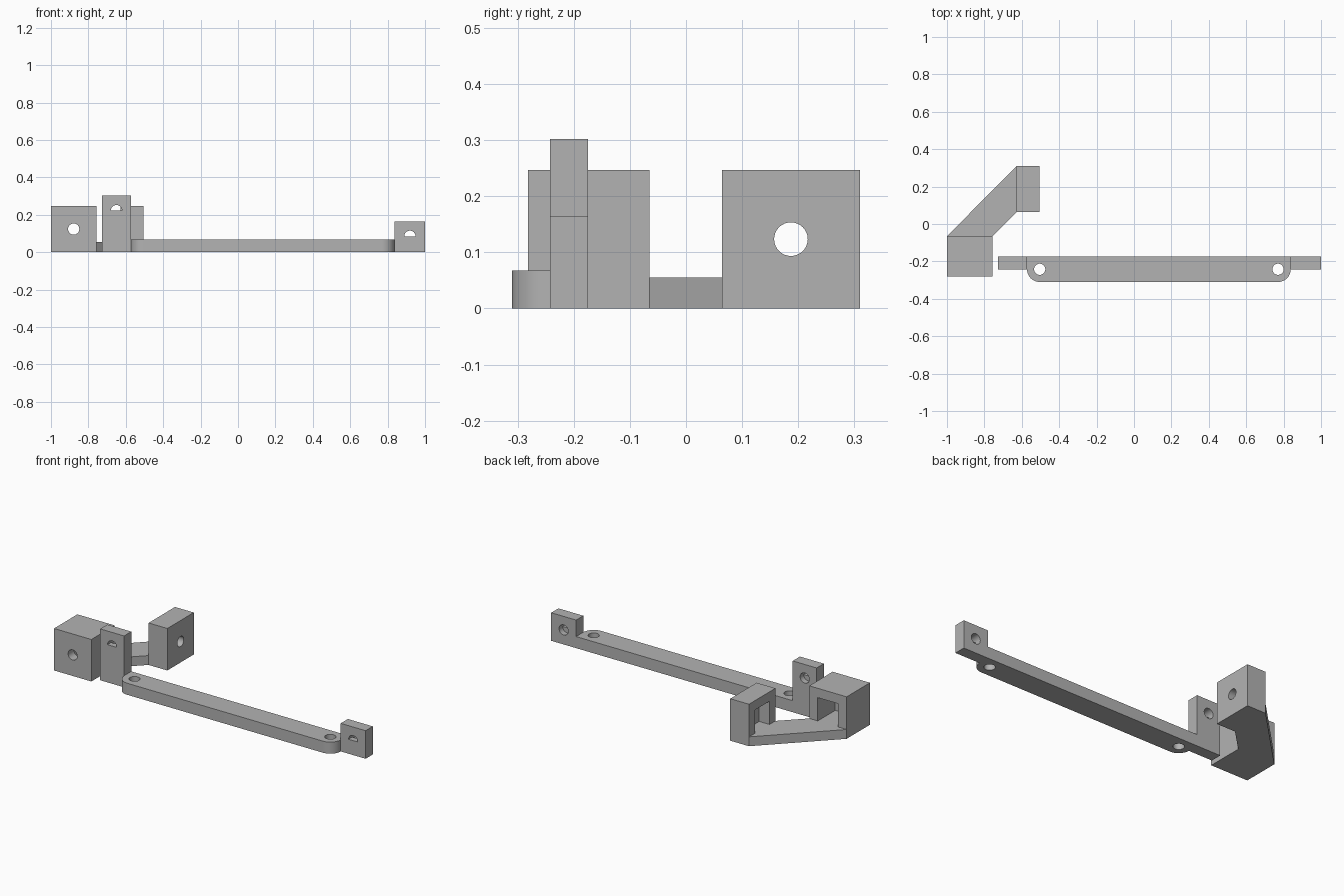
import bpy
import math
from mathutils import Vector

cube = bpy.data.objects.get("Cube")
if cube:
    bpy.data.objects.remove(cube, do_unlink=True)

grey = bpy.data.materials.new("plain grey")
grey.use_nodes = True
COLOUR = (0.45, 0.45, 0.45, 1)
grey.diffuse_color = COLOUR
grey.node_tree.nodes["Principled BSDF"].inputs["Base Color"].default_value = COLOUR


def prism(name, outline, axis, low, high):
    """Extrude a 2D outline along x (y, z), y (x, z) or z (x, y)."""
    def place(a, b, d):
        return Vector({"x": (d, a, b), "y": (a, d, b), "z": (a, b, d)}[axis])
    n = len(outline)
    verts = [place(a, b, d) for d in (low, high) for a, b in outline]
    faces = [list(range(n))[::-1], list(range(n, 2 * n))]
    faces += [[i, (i + 1) % n, n + (i + 1) % n, n + i] for i in range(n)]
    if axis == "y":  # keep normals outward
        faces = [f[::-1] for f in faces]
    mesh = bpy.data.meshes.new(name)
    mesh.from_pydata(verts, [], faces)
    mesh.materials.append(grey)
    obj = bpy.data.objects.new(name, mesh)
    bpy.context.collection.objects.link(obj)
    return obj


def rect(a0, a1, b0, b1):
    return [(a0, b0), (a1, b0), (a1, b1), (a0, b1)]


def arc(a, b, r, start, end, steps):
    angles = [math.radians(start + (end - start) * i / steps) for i in range(steps + 1)]
    return [(a + r * math.cos(t), b + r * math.sin(t)) for t in angles]


def circle(a, b, r):
    return arc(a, b, r, 0, 360, 32)[:-1]


def activate(obj):
    bpy.ops.object.select_all(action="DESELECT")
    obj.select_set(True)
    bpy.context.view_layer.objects.active = obj


def cut(obj, outline, axis, low, high):
    cutter = prism("cutter", outline, axis, low, high)
    cutter.hide_render = True
    mod = obj.modifiers.new("cut", "BOOLEAN")
    mod.operation = "DIFFERENCE"
    mod.solver = "EXACT"
    mod.object = cutter
    activate(obj)
    bpy.ops.object.modifier_apply(modifier=mod.name)
    bpy.data.objects.remove(cutter, do_unlink=True)


HOLE = 0.03
WALL = 0.055
BLOCK_TOP = 0.247
MID_Z = BLOCK_TOP / 2
BACK, STEP, FRONT = -0.175, -0.242, -0.31
BAR_L, BAR_R = -0.572, 0.838
ROUND = STEP - FRONT

# Long bar with rounded front corners and two screw holes
bar = prism("long_bar",
            [(BAR_R, BACK), (BAR_L, BACK)]
            + arc(BAR_L + ROUND, STEP, ROUND, 180, 270, 12)
            + arc(BAR_R - ROUND, STEP, ROUND, 270, 360, 12),
            "z", 0, 0.068)
for x in (BAR_L + ROUND, BAR_R - ROUND):
    cut(bar, circle(x, STEP, HOLE), "z", -0.1, 0.2)

# Upright end tabs: round socket behind, half-round hole through the front
tabs = []
for name, x0, x1, top in (("tall_tab", -0.728, BAR_L, 0.302),
                          ("short_tab", BAR_R, 1.0, 0.165)):
    tab = prism(name, rect(x0, x1, 0, top), "y", STEP, BACK)
    x, z = (x0 + x1) / 2, top - 0.08
    cut(tab, circle(x, z, HOLE), "y", (STEP + BACK) / 2, BACK + 0.1)
    cut(tab, arc(x, z, HOLE, 0, 180, 16), "y", STEP - 0.1, BACK + 0.1)
    tabs.append(tab)

# Front block, pocket opening to the back
AX0, AX1, AY0, AY1 = -1.0, -0.757, -0.282, -0.065
front_block = prism("front_block", rect(AX0, AX1, 0, BLOCK_TOP), "y", AY0, AY1)
cut(front_block, rect(AX0 + WALL, AX1 - WALL, WALL, BLOCK_TOP - WALL),
    "y", AY0 + WALL, AY1 + 0.1)
cut(front_block, circle((AX0 + AX1) / 2, MID_Z, HOLE), "y", AY0 - 0.1, AY0 + 0.1)

# Rear block, pocket opening to the side
BX0, BX1, BY0, BY1 = -0.627, -0.505, 0.064, 0.31
rear_block = prism("rear_block", rect(BY0, BY1, 0, BLOCK_TOP), "x", BX0, BX1)
cut(rear_block, rect(BY0 + WALL, BY1 - WALL, WALL, BLOCK_TOP - WALL),
    "x", BX0 - 0.1, BX1 - WALL)
cut(rear_block, circle((BY0 + BY1) / 2, MID_Z, HOLE), "x", BX1 - 0.1, BX1 + 0.1)

# Low diagonal arm joining the blocks
prism("diagonal_arm", [(AX0, AY1), (AX1, AY1), (BX0, BY0), (BX0, BY1)], "z", 0, WALL)

# Smooth the round surfaces, keep edges crisp
for obj in [bar, front_block, rear_block] + tabs:
    activate(obj)
    bpy.ops.object.shade_smooth_by_angle(angle=math.radians(30))
